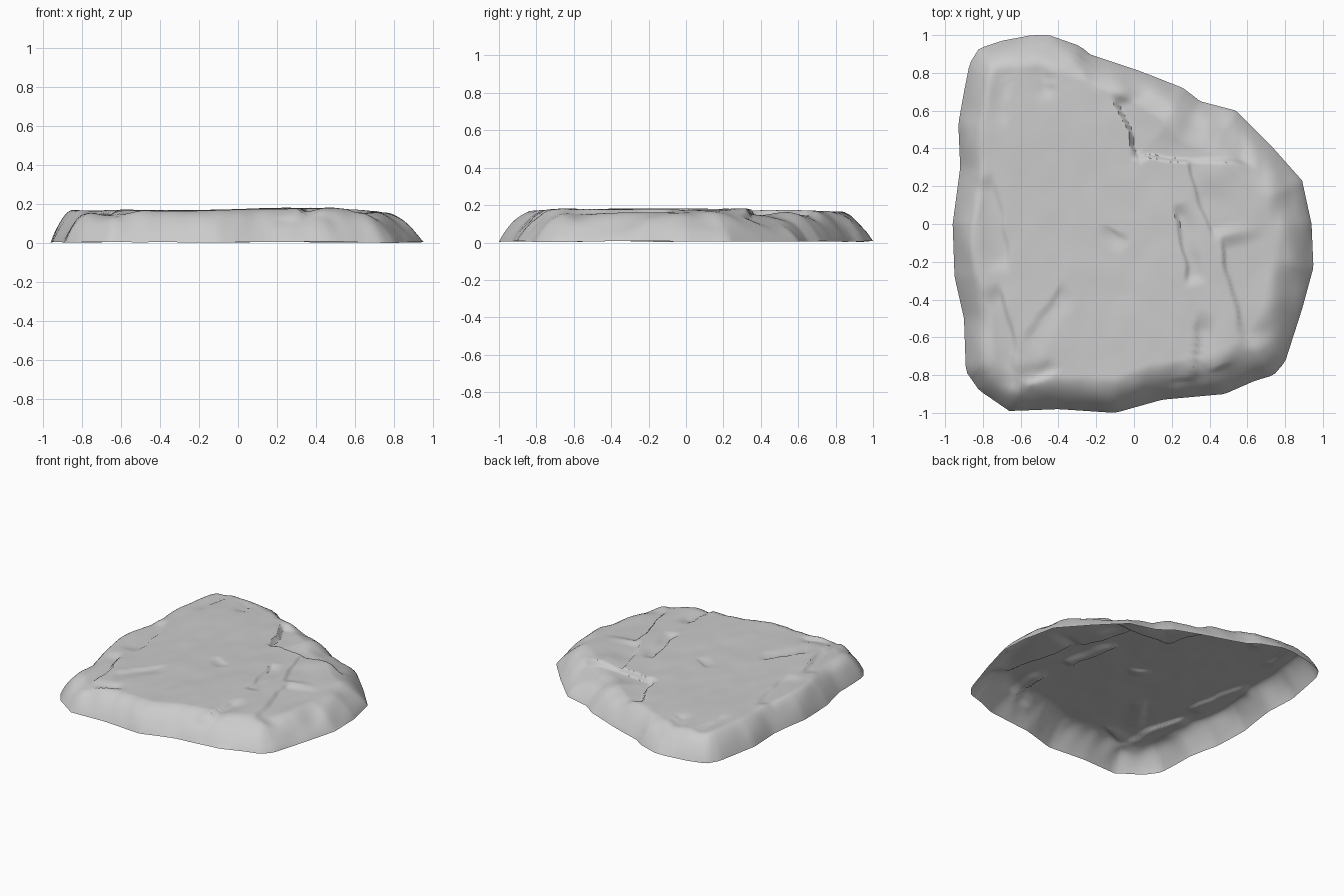
import bpy, bmesh, math
from mathutils import Vector, noise

if "Cube" in bpy.data.objects:
    bpy.data.objects.remove(bpy.data.objects["Cube"])

# Footprint of the slab, counter-clockwise
OUTLINE = [Vector(p) for p in (
    (.95, -.23), (.94, 0), (.89, .23), (.73, .41), (.54, .60), (.35, .65), (.26, .72),
    (.03, .81), (-.24, .90), (-.28, .94), (-.45, 1), (-.54, 1), (-.70, .97), (-.82, .93),
    (-.87, .85), (-.90, .70), (-.93, .53), (-.92, .30), (-.96, 0), (-.95, -.28),
    (-.90, -.50), (-.89, -.78), (-.82, -.88), (-.66, -.99), (-.40, -.98), (-.10, -1),
    (.15, -.93), (.48, -.90), (.64, -.83), (.74, -.80), (.80, -.73), (.89, -.45))]

# Width of the sloping rim every 45 degrees, starting at +x
RIM = (.21, .25, .18, .14, .12, .17, .19, .22)

# Fracture ledges: start, end, drop on the right-hand side, reach of the drop
LEDGES = (
    (.02, .34, -.10, .66, .035, .35), (.60, .32, .02, .34, .035, .35),
    (.41, -.06, .28, .34, .018, .25), (.28, -.30, .22, .06, .018, .12),
    (.58, -.62, .47, -.10, .022, .25), (.32, -.85, .33, -.52, .020, .12),
    (-.73, .22, -.67, -.20, .014, .14), (-.70, -.36, -.60, -.86, .022, .18),
    (-.62, -.86, -.42, -.78, -.016, .10), (-.66, .84, -.66, .55, .010, .12),
    (-.46, .85, -.44, .70, .016, .12), (-.22, .74, -.25, .82, .012, .10),
    (-.13, -.02, -.06, -.06, .010, .10), (.20, -.85, .48, -.75, .015, .10),
    (-.40, -.36, -.58, -.62, -.010, .12))


def smooth(a, b, x):
    t = max(0, min(1, (x - a) / (b - a)))
    return t * t * (3 - 2 * t)


def edge_distance(p):
    best = 9
    for i, b in enumerate(OUTLINE):
        a = OUTLINE[i - 1]
        d = b - a
        t = max(0, min(1, (p - a).dot(d) / d.length_squared))
        best = min(best, (p - a - d * t).length)
    return best


def radius(angle):
    ray, best = Vector((math.cos(angle), math.sin(angle))), 0
    for i, b in enumerate(OUTLINE):
        a = OUTLINE[i - 1]
        d = b - a
        den = ray.x * d.y - ray.y * d.x
        if abs(den) > 1e-9:
            r = (a.x * d.y - a.y * d.x) / den
            s = (a.x * ray.y - a.y * ray.x) / den
            if r > 0 and -1e-6 <= s <= 1 + 1e-6:
                best = max(best, r)
    return best


def ledge_drop(p):
    total = 0
    w = p + Vector((noise.noise((p.x * 7, p.y * 7, 3)), noise.noise((p.x * 7, p.y * 7, 8)))) * .03
    for x1, y1, x2, y2, drop, reach in LEDGES:
        a, d = Vector((x1, y1)), Vector((x2 - x1, y2 - y1))
        n = d.length
        d /= n
        t = (w - a).dot(d)
        s = (w.x - x1) * d.y - (w.y - y1) * d.x
        if drop < 0:
            s, drop = -s, -drop
        window = smooth(-.05, .04, t) * (1 - smooth(n - .04, n + .05, t))
        step = smooth(-.012, .012, s) * (1 - smooth(.03, reach, s))
        total = max(total, drop * window * step)
    return total


def height(p):
    k = math.atan2(p.y, p.x) / (math.pi / 4) % 8
    i = int(k) % 8
    w = RIM[i] + (RIM[(i + 1) % 8] - RIM[i]) * (k - int(k))
    w *= 1 + .25 * noise.noise((p.x * 3, p.y * 3, 1))
    d = min(1, edge_distance(p) / w)
    rim = 1 - (1 - d) ** 1.9
    top = .168 + .012 * smooth(-.3, .3, p.x) - .02 * smooth(.45, .8, p.x)
    top += .014 * math.exp(-((p.x - .42) ** 2 + (p.y - .26) ** 2) / .008)
    top += .005 * noise.noise((p.x * 3, p.y * 3, 5))
    rough = noise.noise((p.x * 9, p.y * 6, 2)) * (.003 + .012 * d * (1 - d) * 4)
    return max(.006, .008 + (top - .008) * rim + rough - ledge_drop(p) * smooth(.1, .7, d))


# Rock shell: concentric rings over the footprint, open underneath
SEGMENTS, RINGS = 224, 84
bm = bmesh.new()
centre = bm.verts.new((0, 0, height(Vector((0, 0)))))
angles = [math.tau * i / SEGMENTS for i in range(SEGMENTS)]
radii = [radius(a) for a in angles]
previous = None
for j in range(1, RINGS + 1):
    f = j / RINGS
    ring = []
    for a, r in zip(angles, radii):
        p = Vector((math.cos(a), math.sin(a))) * r * f
        z = height(p) if j < RINGS else .006 + .006 * noise.noise((p.x * 3, p.y * 3, 9))
        ring.append(bm.verts.new((p.x, p.y, max(0, z))))
    for i in range(SEGMENTS):
        n = (i + 1) % SEGMENTS
        if previous:
            bm.faces.new((previous[i], ring[i], ring[n], previous[n]))
        else:
            bm.faces.new((centre, ring[i], ring[n]))
    previous = ring

mesh = bpy.data.meshes.new("rock_slab")
bm.to_mesh(mesh)
bm.free()
rock = bpy.data.objects.new("rock_slab", mesh)
bpy.context.collection.objects.link(rock)
bpy.context.view_layer.objects.active = rock
rock.select_set(True)
bpy.ops.object.shade_smooth_by_angle(angle=math.radians(40))
